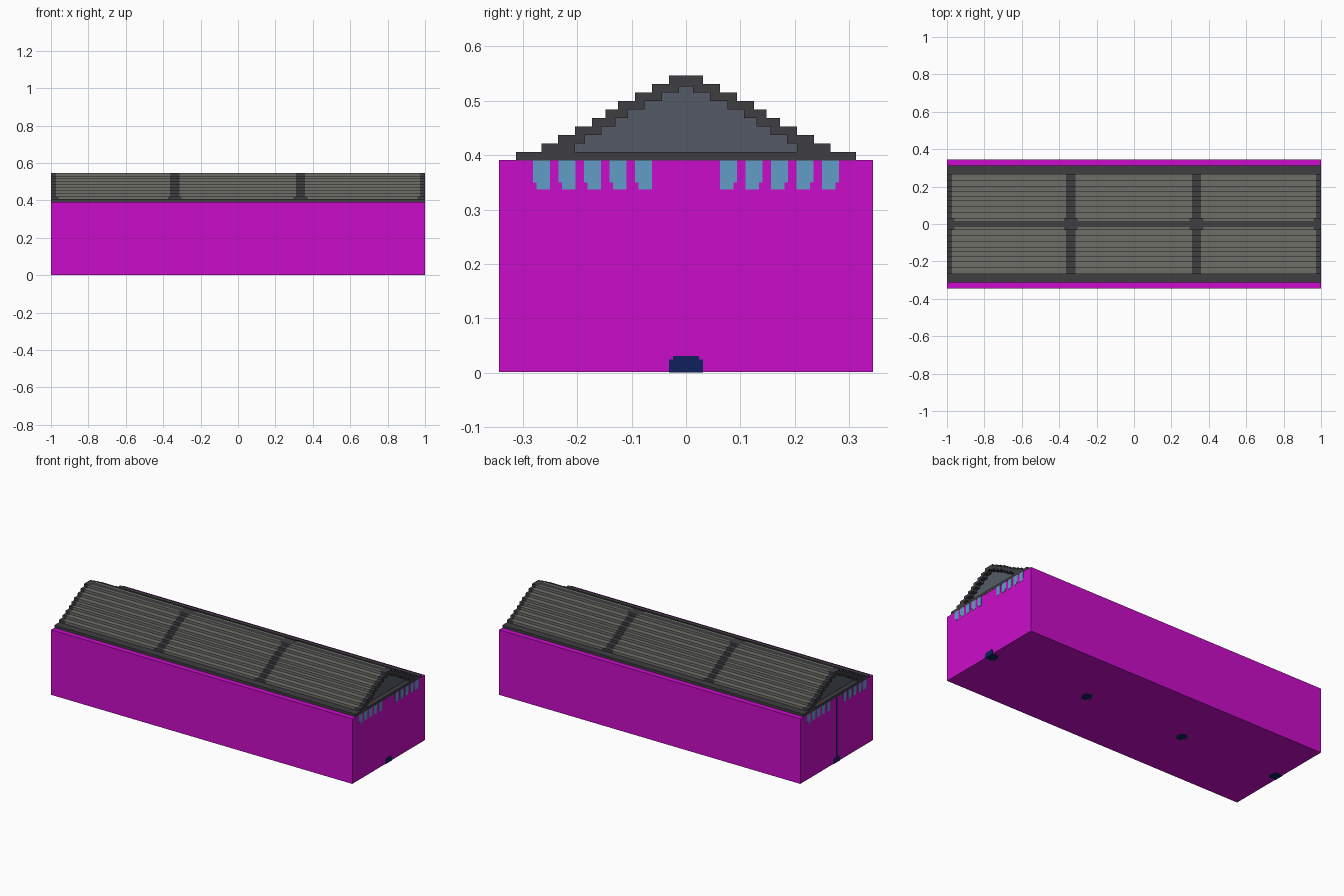
import bpy, bmesh, math

cube = bpy.data.objects.get("Cube")
if cube:
    bpy.data.objects.remove(cube, do_unlink=True)


def lin(c):
    c /= 255
    return c / 12.92 if c <= 0.04045 else ((c + 0.055) / 1.055) ** 2.4


def material(name, r, g, b):
    m = bpy.data.materials.new(name)
    col = (lin(r), lin(g), lin(b), 1)
    m.diffuse_color = col
    m.use_nodes = True
    m.node_tree.nodes["Principled BSDF"].inputs["Base Color"].default_value = col
    return m


MAGENTA = material("magenta", 202, 13, 202)
TRIM = material("dark trim", 62, 62, 66)
PANEL = material("grey roof panel", 110, 111, 105)
GABLE = material("slate gable", 84, 90, 102)
BLUE = material("light blue", 97, 157, 198)
NAVY = material("navy", 15, 33, 92)


def finish(bm, name, mats):
    bmesh.ops.recalc_face_normals(bm, faces=bm.faces)
    me = bpy.data.meshes.new(name)
    bm.to_mesh(me)
    bm.free()
    ob = bpy.data.objects.new(name, me)
    bpy.context.collection.objects.link(ob)
    for m in mats:
        me.materials.append(m)
    return ob


def add_box(bm, x0, x1, y0, y1, z0, z1):
    vs = bmesh.ops.create_cube(bm, size=1)["verts"]
    for v in vs:
        v.co.x = x1 if v.co.x > 0 else x0
        v.co.y = y1 if v.co.y > 0 else y0
        v.co.z = z1 if v.co.z > 0 else z0


def boxes(name, mat, items):
    bm = bmesh.new()
    for it in items:
        add_box(bm, *it)
    return finish(bm, name, [mat])


# Main block and the slab under the roof
boxes("body", MAGENTA, [(-0.999, 0.999, -0.344, 0.344, 0.001, 0.391)])
boxes("roof_base", TRIM, [(-1, 1, -0.3125, 0.3125, 0.39, 0.406)])

# Stepped roof: half widths from eaves to ridge
WIDTHS = [0.266, 0.235, 0.204, 0.173, 0.148, 0.125, 0.094, 0.0625, 0.031]
Z0, STEP, RIDGE, END = 0.406, 0.01565, 0.016, 0.972
half = []
for i, w in enumerate(WIDTHS):
    half += [(w, Z0 + i * STEP), (w, Z0 + (i + 1) * STEP)]
half.append((RIDGE, Z0 + len(WIDTHS) * STEP))
profile = half + [(-y, z) for y, z in reversed(half)]

# Panel bays between the cross bands, with clipped corners
BAYS = [(-END, -0.363), (-0.314, 0.309), (0.359, END)]
CLIP = 0.012
stations = sorted(x for a, b in BAYS for x in (a, a + CLIP, b - CLIP, b))


def is_panel(c):
    if abs(c.y) < RIDGE - 0.001:
        return False
    corner = c.z < Z0 + STEP * 0.9 or c.z > Z0 + STEP * 8.9
    inset = CLIP if corner else 0
    return any(a + inset < c.x < b - inset for a, b in BAYS)


bm = bmesh.new()
rings = [[bm.verts.new((x, y, z)) for y, z in profile] for x in stations]
for r0, r1 in zip(rings, rings[1:]):
    for j in range(len(profile) - 1):
        f = bm.faces.new((r0[j], r0[j + 1], r1[j + 1], r1[j]))
        f.material_index = 1 if is_panel(f.calc_center_median()) else 0
for r in (rings[0], rings[-1]):
    bm.faces.new(r).material_index = 2
finish(bm, "stepped_roof", [TRIM, PANEL, GABLE])

# Stepped trim around each recessed gable
for name, s in (("left", 1), ("right", -1)):
    x0, x1 = sorted((s * END, s))
    items = []
    for i, w in enumerate(WIDTHS):
        z = Z0 + i * STEP
        inner = min(0.204, WIDTHS[i + 1] - 0.018) if i < 8 else 0
        items += [(x0, x1, inner, w, z, z + STEP), (x0, x1, -w, -inner, z, z + STEP)]
    # Underside of the ridge
    items.append((x0, x1, -0.03, 0.03, 0.526, 0.531))
    boxes(name + "_gable_trim", TRIM, items)

    # Row of notched blue tabs at the top of the end wall
    p0, p1 = sorted((s * 0.993, s * 1.0005))
    tabs = []
    for m in (1, -1):
        for yc in (0.266, 0.219, 0.172, 0.125, 0.078):
            for out, zlo, zhi in ((0.0155, 0.35, 0.3905), (0.009, 0.337, 0.35)):
                ya, yb = sorted((m * (yc - 0.0155), m * (yc + out)))
                tabs.append((p0, p1, ya, yb, zlo, zhi))
    boxes(name + "_blue_tabs", BLUE, tabs)

    # Small stepped marker at the foot of the end wall
    boxes(name + "_foot_marker", NAVY, [(p0, p1, -0.031, 0.031, 0, 0.024),
                                        (p0, p1, -0.024, 0.024, 0.024, 0.031)])

# Narrow vertical seam on one end
boxes("end_seam", NAVY, [(-1.0005, -0.993, -0.006, 0.006, 0.03, 0.39)])

# Eight-sided markers on the underside
bm = bmesh.new()
for x in (0.972, 0.326, -0.33, -0.972):
    ring = []
    for k in range(8):
        a = math.radians(22.5 + 45 * k)
        ring.append((x + 0.0285 * math.cos(a), 0.0335 * math.sin(a)))
    low = [bm.verts.new((px, py, 0)) for px, py in ring]
    top = [bm.verts.new((px, py, 0.006)) for px, py in ring]
    bm.faces.new(low)
    bm.faces.new(top)
    for k in range(8):
        n = (k + 1) % 8
        bm.faces.new((low[k], low[n], top[n], top[k]))
finish(bm, "floor_markers", [NAVY])
